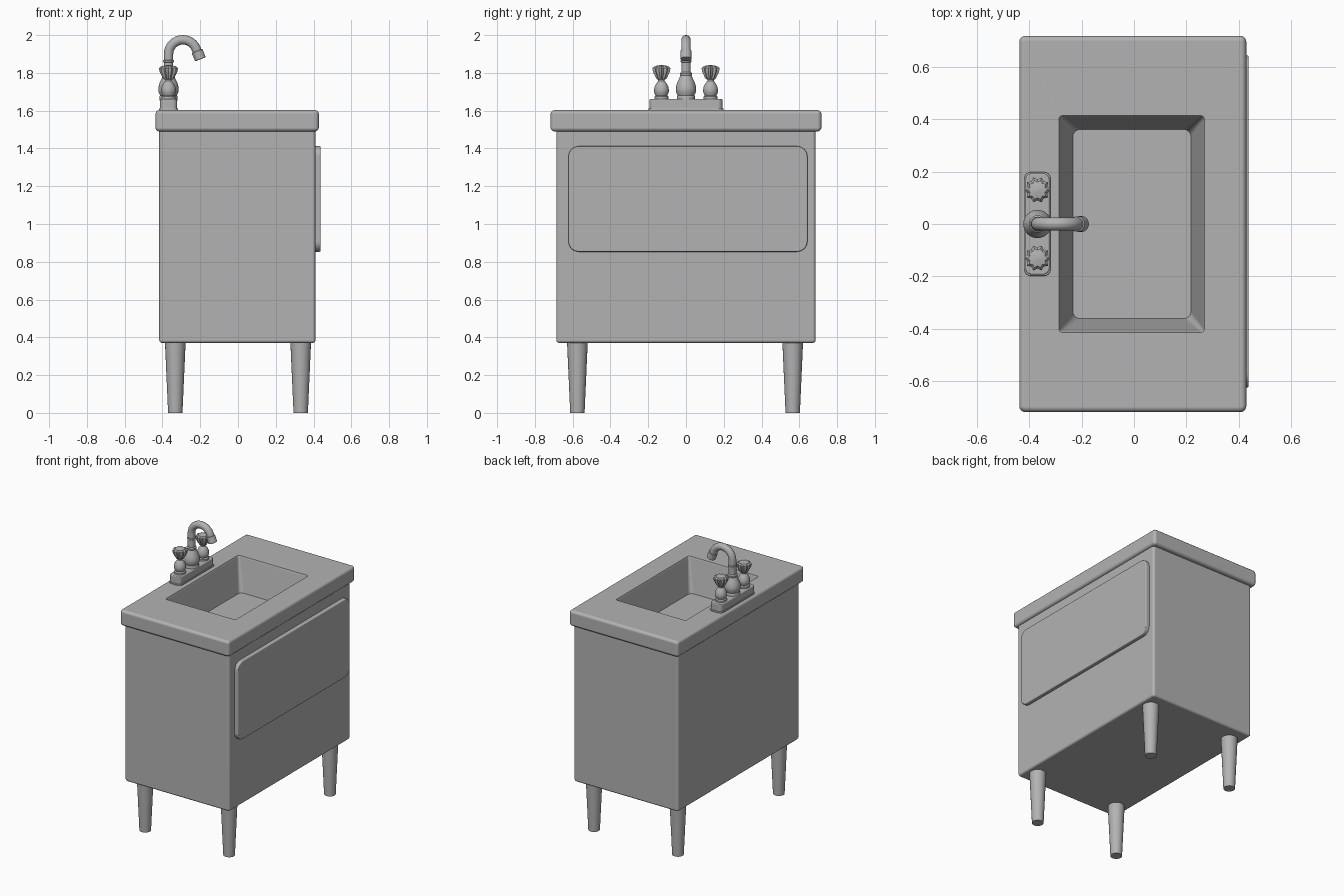
import bpy, bmesh
from math import sin, cos, pi, radians
from mathutils import Vector

if "Cube" in bpy.data.objects:
    bpy.data.objects.remove(bpy.data.objects["Cube"], do_unlink=True)

GREY = (0.45, 0.45, 0.45, 1)
grey = bpy.data.materials.new("mid_grey")
grey.use_nodes = True
grey.diffuse_color = GREY
grey.node_tree.nodes["Principled BSDF"].inputs["Base Color"].default_value = GREY


def loft(name, rings, cap_start=True, cap_end=True, angle=35):
    """Skin a list of rings that all have the same number of points."""
    bm = bmesh.new()
    loops = [[bm.verts.new(p) for p in ring] for ring in rings]
    n = len(loops[0])
    for a, b in zip(loops, loops[1:]):
        for i in range(n):
            j = (i + 1) % n
            bm.faces.new((a[i], a[j], b[j], b[i]))
    if cap_start:
        bm.faces.new(loops[0][::-1])
    if cap_end:
        bm.faces.new(loops[-1])
    mesh = bpy.data.meshes.new(name)
    bm.to_mesh(mesh)
    bm.free()
    mesh.materials.append(grey)
    obj = bpy.data.objects.new(name, mesh)
    bpy.context.scene.collection.objects.link(obj)
    bpy.ops.object.select_all(action='DESELECT')
    obj.select_set(True)
    bpy.context.view_layer.objects.active = obj
    bpy.ops.object.shade_smooth_by_angle(angle=radians(angle))
    # Large faces stay flat, rounded edges stay smooth
    weighted = obj.modifiers.new("flat_faces", 'WEIGHTED_NORMAL')
    weighted.keep_sharp = True
    weighted.weight = 100


def rounded_rect(x0, x1, y0, y1, r, z, seg=4):
    corners = [(x1 - r, y1 - r), (x0 + r, y1 - r), (x0 + r, y0 + r), (x1 - r, y0 + r)]
    return [Vector((cx + r * cos(a), cy + r * sin(a), z))
            for k, (cx, cy) in enumerate(corners)
            for a in [(k + i / seg) * pi / 2 for i in range(seg + 1)]]


def slab(x0, x1, y0, y1, r, z0, z1, b0, b1, steps=3):
    """Rings of a rounded box; b0 and b1 round the lower and upper edges."""
    rings = []
    for i in range(steps + 1 if b0 else 1):
        a = i / steps * pi / 2
        d = b0 * (1 - sin(a))
        rings.append(rounded_rect(x0 + d, x1 - d, y0 + d, y1 - d, r - d, z0 + b0 * (1 - cos(a))))
    for i in range(steps + 1 if b1 else 1):
        a = i / steps * pi / 2
        d = b1 * (1 - cos(a))
        rings.append(rounded_rect(x0 + d, x1 - d, y0 + d, y1 - d, r - d, z1 - b1 * (1 - sin(a))))
    return rings


def lathe(name, profile, x, y, sides=24, pinch=0.0, angle=35):
    """Turn (radius, z) points; pinch pulls every second side inward."""
    rings = []
    for r, z in profile:
        ring = []
        for i in range(sides):
            a = 2 * pi * i / sides
            rr = r * (1 - pinch * (i % 2))
            ring.append(Vector((x + rr * cos(a), y + rr * sin(a), z)))
        rings.append(ring)
    loft(name, rings, angle=angle)


# Cabinet, open at the top under the counter
loft("cabinet", slab(-0.417, 0.41, -0.686, 0.686, 0.017, 0.37, 1.50, 0.015, 0), cap_end=False)

# Counter with the sunken basin
counter = [rounded_rect(-0.40, 0.39, -0.67, 0.67, 0.01, 1.49)]
counter += slab(-0.437, 0.428, -0.717, 0.717, 0.022, 1.49, 1.603, 0.02, 0.02)
counter += [rounded_rect(-0.286, 0.268, -0.413, 0.413, 0.012, 1.603),
            rounded_rect(-0.280, 0.262, -0.407, 0.407, 0.014, 1.59),
            rounded_rect(-0.233, 0.217, -0.361, 0.361, 0.028, 1.37)]
loft("counter_and_basin", counter, cap_start=False)

# Raised panel on the cabinet side
panel = slab(-0.623, 0.643, 0.853, 1.412, 0.055, 0.40, 0.437, 0, 0.006)
loft("side_panel", [[Vector((p.z, p.x, p.y)) for p in ring] for ring in panel])

# Tapered legs
for x, side in ((-0.332, "right"), (0.332, "left")):
    for y, end in ((-0.575, "front"), (0.565, "back")):
        lathe(f"{end}_{side}_leg", [(0.038, 0), (0.055, 0.38)], x, y)

# Tap base plate
FX = -0.368
loft("tap_base", slab(FX - 0.05, FX + 0.05, -0.198, 0.198, 0.025, 1.60, 1.612, 0, 0.004))
loft("tap_base_top", slab(FX - 0.046, FX + 0.046, -0.193, 0.193, 0.025, 1.61, 1.662, 0, 0.006))

# Handles: turned stem with a fluted knob
stem = [(0.038, 1.655), (0.038, 1.674), (0.031, 1.68), (0.038, 1.695), (0.040, 1.71),
        (0.036, 1.728), (0.027, 1.745), (0.017, 1.757), (0.017, 1.775)]
knob = [(0.022, 1.765), (0.030, 1.772), (0.048, 1.808), (0.050, 1.826), (0.038, 1.836), (0.008, 1.841)]
for y, side in ((-0.13, "front"), (0.13, "back")):
    lathe(f"{side}_handle_stem", stem, FX, y)
    lathe(f"{side}_handle_knob", knob, FX, y, sides=20, pinch=0.2, angle=20)

# Spout foot
lathe("spout_foot", [(0.048, 1.655), (0.048, 1.674), (0.044, 1.68), (0.053, 1.70), (0.054, 1.72),
                     (0.048, 1.745), (0.036, 1.77), (0.030, 1.785), (0.033, 1.79), (0.033, 1.798),
                     (0.026, 1.804)], FX, 0)

# Curved spout: upright pipe with a collar, arc, then a wider nozzle
R = 0.076
CX, CZ = FX + R, 1.975 - R
path = [(FX, 1.78, 0.025), (FX, 1.855, 0.025), (FX, 1.857, 0.028),
        (FX, 1.866, 0.028), (FX, 1.868, 0.025)]
END = radians(22)
for i in range(15):
    a = pi - (pi - END) * i / 14
    path.append((CX + R * cos(a), CZ + R * sin(a), 0.025))
ex, ez, _ = path[-1]
for s, r in ((0.012, 0.025), (0.014, 0.030), (0.058, 0.030), (0.060, 0.027)):
    path.append((ex + s * sin(END), ez - s * cos(END), r))
rings = []
for i, (x, z, r) in enumerate(path):
    p, q = path[max(i - 1, 0)], path[min(i + 1, len(path) - 1)]
    t = Vector((q[0] - p[0], 0, q[1] - p[1])).normalized()
    v = Vector((0, 1, 0))
    u = v.cross(t)
    rings.append([Vector((x, 0, z)) + r * (cos(a) * u + sin(a) * v)
                  for a in [2 * pi * k / 20 for k in range(20)]])
loft("spout", rings)
